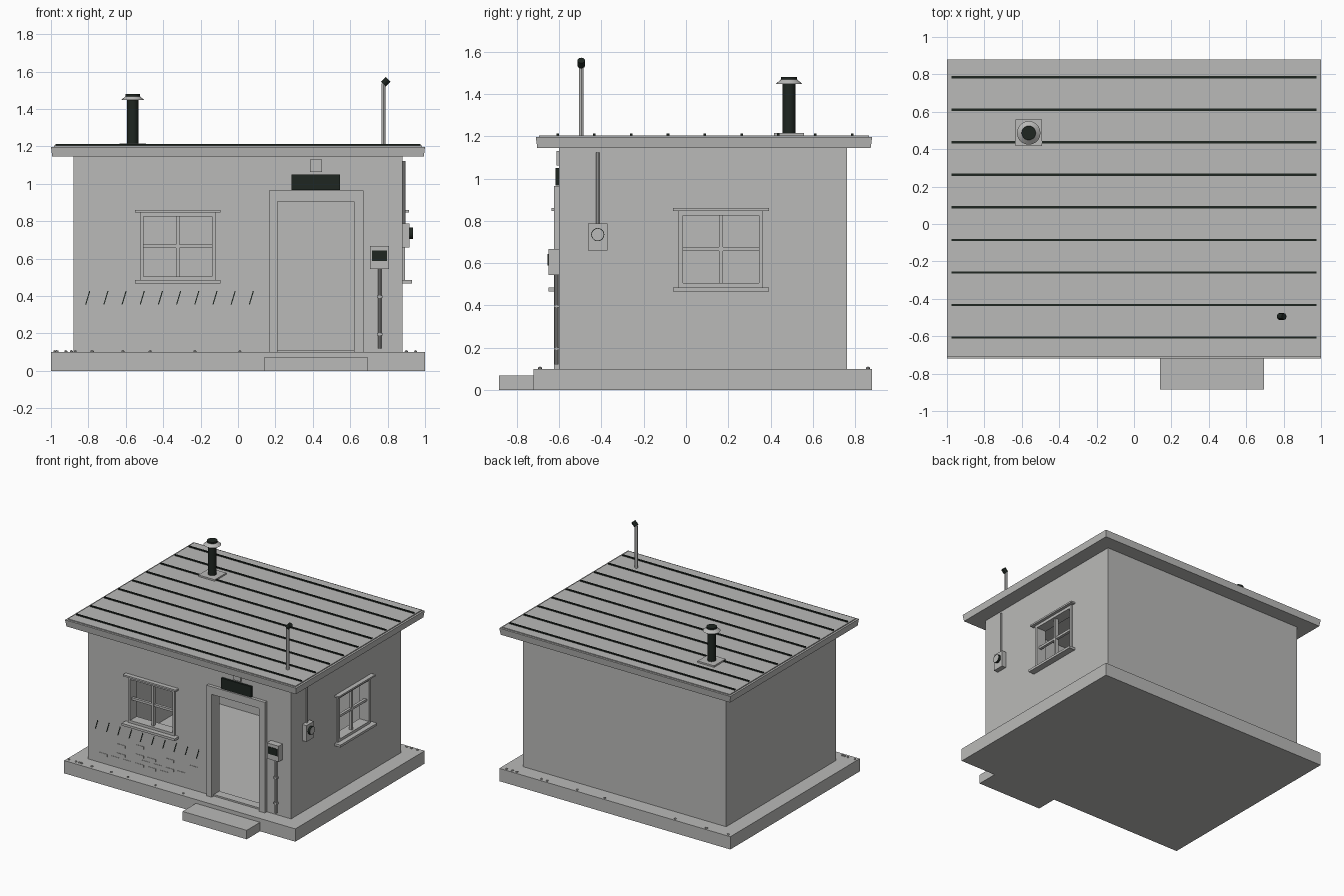
import bpy, bmesh, math, random
from mathutils import Matrix, Vector

if "Cube" in bpy.data.objects:
    bpy.data.objects.remove(bpy.data.objects["Cube"])

random.seed(4)


def material(name, rgb):
    m = bpy.data.materials.new(name)
    m.diffuse_color = (*rgb, 1)
    m.use_nodes = True
    m.node_tree.nodes["Principled BSDF"].inputs["Base Color"].default_value = m.diffuse_color
    return m


GREY = material("light grey", (0.49, 0.49, 0.48))
DARK = material("dark green black", (0.013, 0.019, 0.015))


def finish(name, bm, mat):
    bmesh.ops.recalc_face_normals(bm, faces=bm.faces)
    me = bpy.data.meshes.new(name)
    bm.to_mesh(me)
    bm.free()
    me.materials.append(mat)
    ob = bpy.data.objects.new(name, me)
    bpy.context.collection.objects.link(ob)
    return ob


def add_box(bm, a, b):
    lo = Vector(map(min, a, b))
    hi = Vector(map(max, a, b))
    m = Matrix.Translation((lo + hi) / 2) @ Matrix.Diagonal((*(hi - lo), 1))
    return bmesh.ops.create_cube(bm, size=1, matrix=m)["verts"]


def boxes(name, pairs, mat=GREY):
    bm = bmesh.new()
    for a, b in pairs:
        add_box(bm, a, b)
    return finish(name, bm, mat)


def cyl(name, base, axis, length, r1, r2=None, mat=GREY, n=20):
    bm = bmesh.new()
    axis = Vector(axis).normalized()
    m = (Matrix.Translation(Vector(base) + axis * length / 2)
         @ axis.to_track_quat('Z', 'Y').to_matrix().to_4x4())
    bmesh.ops.create_cone(bm, cap_ends=True, segments=n, radius1=r1,
                          radius2=r1 if r2 is None else r2, depth=length, matrix=m)
    ob = finish(name, bm, mat)
    for p in ob.data.polygons:
        p.use_smooth = len(p.vertices) == 4
    bpy.context.view_layer.objects.active = ob
    bpy.ops.object.select_all(action='DESELECT')
    ob.select_set(True)
    bpy.ops.object.shade_smooth_by_angle()
    return ob


# Wall coordinates: u along the wall, d outward from it, z up
def front(u, d, z):
    return (u, -0.6 - d, z)


def right(u, d, z):
    return (0.88 + d, u, z)


def on_wall(side, u0, u1, d0, d1, z0, z1):
    return side(u0, d0, z0), side(u1, d1, z1)


# Slab and step
boxes("foundation_slab", [((-1, -0.72, 0), (1, 0.88, 0.1))])
boxes("door_step", [((0.14, -0.885, 0), (0.695, -0.72, 0.07))])

# Hollow walls with a doorway and two window openings
WINDOWS = [("front_window", front, -0.505, -0.14), ("right_window", right, -0.015, 0.345)]
walls = boxes("walls", [((-0.88, -0.6, 0.1), (0.88, 0.76, 1.146))])
cuts = [[((-0.81, -0.53, 0.05), (0.81, 0.69, 1.3))],
        [on_wall(front, 0.21, 0.62, -0.15, 0.1, 0.112, 0.905)]]
cuts += [[on_wall(s, u0, u1, -0.15, 0.1, 0.505, 0.825)] for _, s, u0, u1 in WINDOWS]
bpy.context.view_layer.objects.active = walls
for pair in cuts:
    cutter = boxes("wall_cutter", pair)
    cutter.hide_render = True
    mod = walls.modifiers.new("opening", 'BOOLEAN')
    mod.operation = 'DIFFERENCE'
    mod.solver = 'EXACT'
    mod.object = cutter
    bpy.ops.object.modifier_apply(modifier=mod.name)
    bpy.data.objects.remove(cutter)

# Windows: frame, glazing bars, sill and lintel
for name, side, u0, u1 in WINDOWS:
    c = (u0 + u1) / 2
    boxes(name + "_frame", [
        on_wall(side, u0 - 0.02, u0, 0, 0.012, 0.485, 0.847),
        on_wall(side, u1, u1 + 0.02, 0, 0.012, 0.485, 0.847),
        on_wall(side, u0, u1, 0, 0.012, 0.485, 0.505),
        on_wall(side, u0, u1, 0, 0.012, 0.825, 0.847)])
    boxes(name + "_bars", [
        on_wall(side, c - 0.009, c + 0.009, -0.03, -0.005, 0.505, 0.825),
        on_wall(side, u0, u1, -0.028, -0.007, 0.658, 0.676)])
    boxes(name + "_sill", [on_wall(side, u0 - 0.047, u1 + 0.047, 0, 0.05, 0.467, 0.485)])
    boxes(name + "_lintel", [on_wall(side, u0 - 0.047, u1 + 0.047, 0, 0.035, 0.847, 0.86)])

# Door surround, sign and lamp box above it
boxes("door_frame", [
    on_wall(front, 0.165, 0.21, 0, 0.025, 0.1, 0.965),
    on_wall(front, 0.62, 0.67, 0, 0.025, 0.1, 0.965),
    on_wall(front, 0.21, 0.62, 0, 0.025, 0.905, 0.965)])
boxes("door_sign", [on_wall(front, 0.285, 0.545, 0, 0.016, 0.967, 1.05)], DARK)
boxes("lamp_box", [on_wall(front, 0.385, 0.45, 0, 0.012, 1.062, 1.13)])

# Meter box with screen and conduit on the front
boxes("meter_box", [on_wall(front, 0.705, 0.807, 0, 0.05, 0.545, 0.668)])
boxes("meter_screen", [on_wall(front, 0.716, 0.797, 0.05, 0.054, 0.588, 0.643)], DARK)
cyl("meter_conduit", front(0.757, 0.012, 0.12), (0, 0, 1), 0.425, 0.01, n=10)
boxes("conduit_clips", [on_wall(front, 0.742, 0.772, 0, 0.024, z, z + 0.012)
                        for z in (0.19, 0.39)])

# Switch box with dial and conduit on the right
boxes("switch_box", [on_wall(right, -0.462, -0.372, 0, 0.037, 0.66, 0.787)])
cyl("switch_dial", right(-0.417, 0.037, 0.735), (1, 0, 0), 0.018, 0.031, mat=DARK)
cyl("switch_dial_face", right(-0.417, 0.055, 0.735), (1, 0, 0), 0.001, 0.028)
cyl("switch_conduit", right(-0.417, 0.008, 0.787), (0, 0, 1), 0.335, 0.008, n=10)

# Slanted painted strokes on the front wall
bm = bmesh.new()
for i in range(10):
    verts = add_box(bm, *on_wall(front, -0.803 + i * 0.0972 - 0.003,
                                 -0.803 + i * 0.0972 + 0.003, 0, 0.003, 0.355, 0.428))
    for v in verts:
        v.co.x += (v.co.z - 0.392) * 0.3
finish("wall_strokes", bm, DARK)

# Slightly proud bricks low on the front wall
bricks = []
for row in range(5):
    for col in range(8):
        if random.random() < 0.45:
            u = -0.78 + col * 0.105 + (row % 2) * 0.05
            z = 0.16 + row * 0.036
            bricks.append(on_wall(front, u, u + 0.07, 0, 0.003, z, z + 0.02))
boxes("exposed_bricks", bricks)

# Roof: tapered fascia, panel and standing seams
bm = bmesh.new()
for v in add_box(bm, (-1, -0.71, 1.145), (1, 0.88, 1.197)):
    if v.co.z < 1.17:
        v.co.x *= 0.993
        v.co.y += 0.007 if v.co.y < 0 else -0.007
finish("roof_fascia", bm, GREY)
boxes("roof_panel", [((-0.985, -0.695, 1.19), (0.985, 0.865, 1.204))])
boxes("roof_seams", [((-0.975, -0.607 + i * 0.174 - 0.006, 1.2),
                      (0.975, -0.607 + i * 0.174 + 0.006, 1.212)) for i in range(9)], DARK)

# Chimney
CX, CY = -0.563, 0.487
boxes("chimney_flashing", [((CX - 0.071, CY - 0.071, 1.2), (CX + 0.071, CY + 0.071, 1.216))])
cyl("chimney_pipe", (CX, CY, 1.21), (0, 0, 1), 0.24, 0.031, mat=DARK)
cyl("chimney_collar", (CX, CY, 1.447), (0, 0, 1), 0.021, 0.063, 0.038)
cyl("chimney_cap", (CX, CY, 1.465), (0, 0, 1), 0.015, 0.038, mat=DARK)

# Mast with tilted sensor head
cyl("mast", (0.777, -0.495, 1.2), (0, 0, 1), 0.335, 0.011, n=12)
cyl("mast_head", (0.777, -0.495, 1.533), (1, 0, 1), 0.036, 0.018, mat=DARK, n=12)

# Pebbles along the front and back slab edges
bm = bmesh.new()
spots = [(x, -0.69) for x in (-0.98, -0.92, -0.89, -0.87, -0.78, -0.615, -0.47, -0.23, 0.01)]
spots += [(x, 0.86) for x in (0.95, 0.9, 0.86, 0.65, 0.6, 0.34, 0.1, -0.51, -0.78, -0.97)]
for x, y in spots:
    m = Matrix.Translation((x, y, 0.103)) @ Matrix.Rotation(random.random() * 3, 4, 'Z')
    m = m @ Matrix.Diagonal((random.uniform(0.008, 0.014), 0.009, 0.008, 1))
    bmesh.ops.create_icosphere(bm, subdivisions=1, radius=1, matrix=m)
finish("pebbles", bm, GREY)
